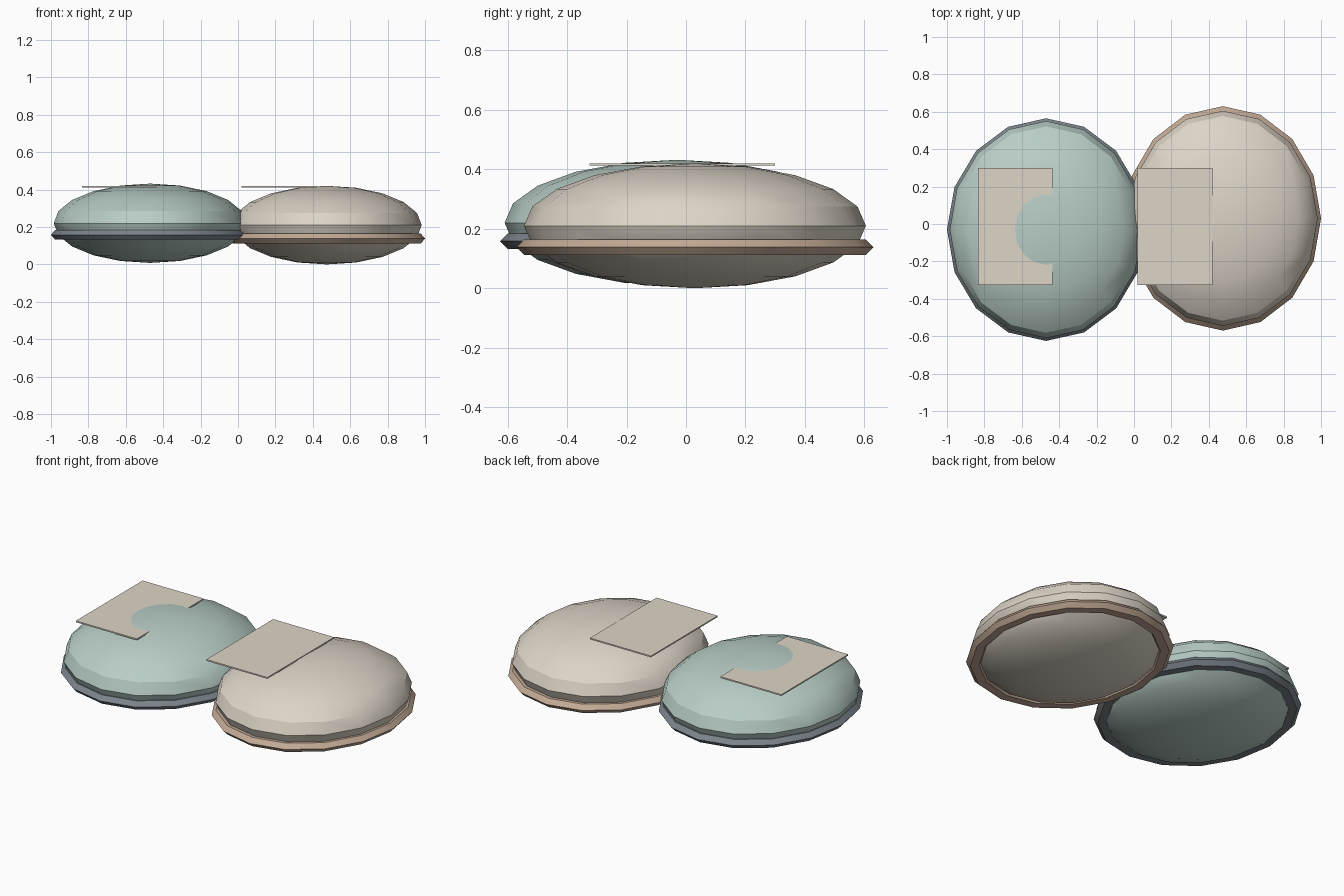
import bpy, bmesh, math

if "Cube" in bpy.data.objects:
    bpy.data.objects.remove(bpy.data.objects["Cube"])


def material(name, rgb):
    m = bpy.data.materials.new(name)
    m.diffuse_color = (*rgb, 1)
    m.use_nodes = True
    m.node_tree.nodes["Principled BSDF"].inputs["Base Color"].default_value = m.diffuse_color
    return m


cream = material("cream", (0.72, 0.66, 0.57))
teal = material("pale teal", (0.48, 0.61, 0.56))
slate = material("slate grey", (0.20, 0.23, 0.26))
tan = material("tan", (0.54, 0.40, 0.30))


def finish(obj, name, mat, smooth=True):
    obj.name = name
    obj.data.materials.append(mat)
    bpy.ops.object.select_all(action='DESELECT')
    obj.select_set(True)
    bpy.context.view_layer.objects.active = obj
    bpy.ops.object.transform_apply(location=False, rotation=False, scale=True)
    if smooth:
        bpy.ops.object.shade_smooth_by_angle(angle=math.radians(30))


def shell(name, center, radii, mat):
    # squashed low-poly ball
    bpy.ops.mesh.primitive_uv_sphere_add(segments=16, ring_count=10, radius=1, location=center)
    obj = bpy.context.object
    obj.scale = radii
    finish(obj, name, mat)


def rim(name, center, rx, ry, mat):
    # six-sided ring flattened around the shell
    bpy.ops.mesh.primitive_torus_add(major_segments=16, minor_segments=6,
                                     major_radius=0.55, minor_radius=0.05, location=center)
    obj = bpy.context.object
    obj.scale = (rx / 0.6, ry / 0.6, 0.6)
    finish(obj, name, mat)


def plate(name, x0, x1, y0, y1, z0, z1, mat):
    # thin flat sheet resting on the shell
    bpy.ops.mesh.primitive_cube_add(size=1, location=((x0 + x1) / 2, (y0 + y1) / 2, (z0 + z1) / 2))
    obj = bpy.context.object
    obj.scale = (x1 - x0, y1 - y0, z1 - z0)
    finish(obj, name, mat, False)


# left cushion
shell("left_shell", (-0.47, -0.03, 0.22), (0.515, 0.58, 0.212), teal)
rim("left_rim", (-0.47, -0.03, 0.158), 0.53, 0.595, slate)
plate("left_plate", -0.835, -0.435, -0.325, 0.30, 0.412, 0.42, cream)

# right cushion
shell("right_shell", (0.475, 0.03, 0.21), (0.507, 0.575, 0.21), cream)
rim("right_rim", (0.475, 0.03, 0.138), 0.525, 0.60, tan)
plate("right_plate", 0.02, 0.42, -0.325, 0.30, 0.412, 0.42, cream)
